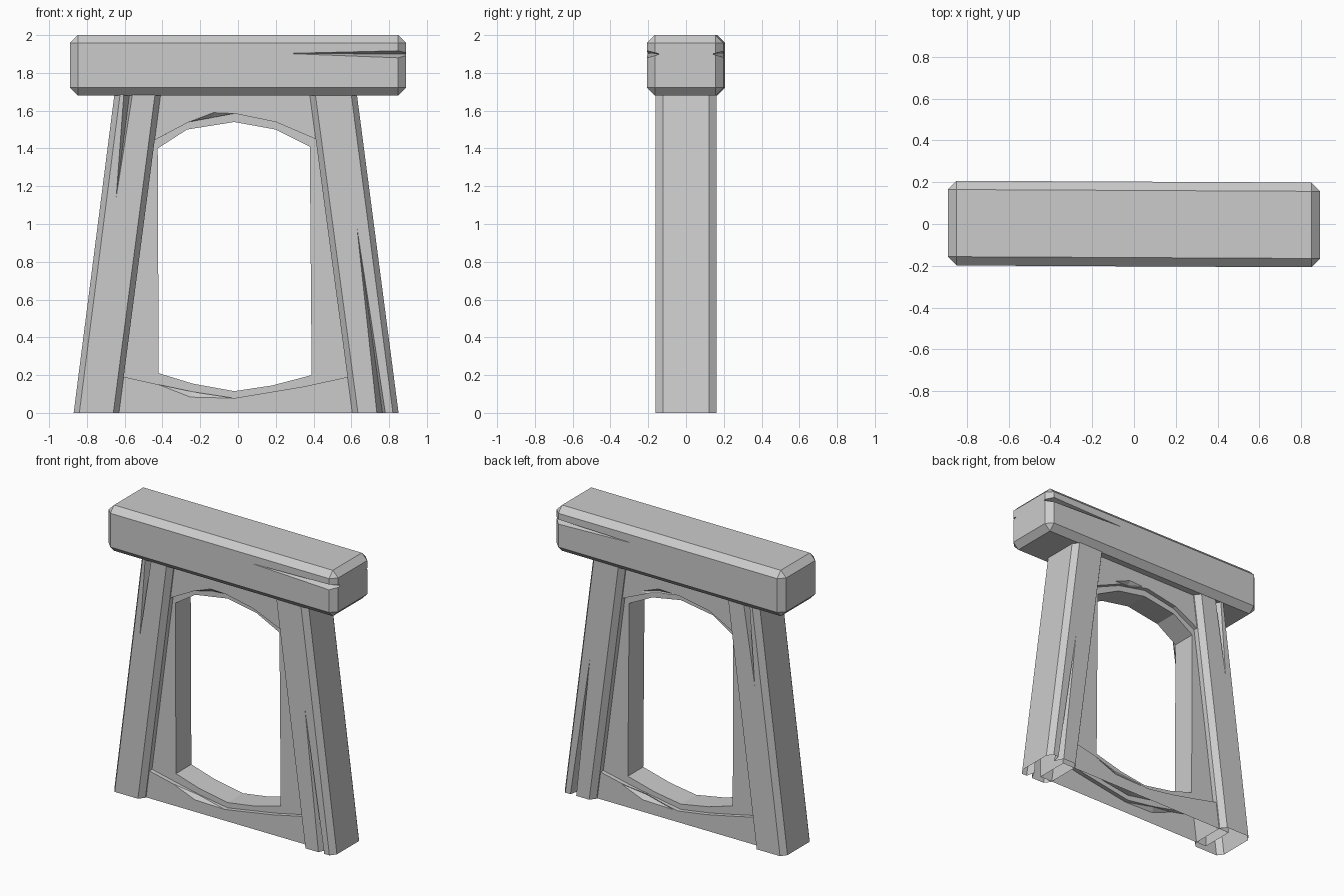
import bpy
import bmesh
from mathutils import Vector

if "Cube" in bpy.data.objects:
    bpy.data.objects.remove(bpy.data.objects["Cube"], do_unlink=True)

stone = bpy.data.materials.new("grey stone")
stone.use_nodes = True
grey = (0.6, 0.6, 0.6, 1)
stone.diffuse_color = grey
stone.node_tree.nodes["Principled BSDF"].inputs["Base Color"].default_value = grey


def finish(bm, name):
    bmesh.ops.recalc_face_normals(bm, faces=bm.faces)
    mesh = bpy.data.meshes.new(name)
    bm.to_mesh(mesh)
    bm.free()
    mesh.materials.append(stone)
    obj = bpy.data.objects.new(name, mesh)
    bpy.context.collection.objects.link(obj)
    return obj


def loft(name, lower, upper):
    """Solid between two matching outlines."""
    bm = bmesh.new()
    a = [bm.verts.new(p) for p in lower]
    b = [bm.verts.new(p) for p in upper]
    bm.faces.new(a)
    bm.faces.new(b)
    for i in range(len(a)):
        j = (i + 1) % len(a)
        bm.faces.new((a[i], a[j], b[j], b[i]))
    return finish(bm, name)


def slab(name, outline, half):
    """Front outline (x, z) given thickness along y."""
    return loft(name, [(x, -half, z) for x, z in outline],
                [(x, half, z) for x, z in outline])


def hull(points):
    bm = bmesh.new()
    for p in points:
        bm.verts.new(p)
    bmesh.ops.convex_hull(bm, input=bm.verts)
    return finish(bm, "cutter")


def combine(obj, other, operation):
    other.hide_render = True
    mod = obj.modifiers.new("combine", "BOOLEAN")
    mod.operation = operation
    mod.solver = "EXACT"
    mod.object = other
    bpy.context.view_layer.objects.active = obj
    bpy.ops.object.modifier_apply(modifier=mod.name)
    bpy.data.objects.remove(other, do_unlink=True)


def crack(obj, tip, side_a, side_b, deep):
    """V-shaped split running from a point to the part's end, front and back."""
    for flip in (1, -1):
        t, a, b, d = [Vector((p[0], p[1] * flip, p[2]))
                      for p in (tip, side_a, side_b, deep)]
        a, b = d + (a - d) * 2, d + (b - d) * 2
        combine(obj, hull([t] + [t + (p - t) * 1.1 for p in (a, b, d)]), "DIFFERENCE")


def chip(obj, points):
    """Broken edge, repeated half a turn round on the back."""
    for s in (1, -1):
        combine(obj, hull([(x * s, y * s, z) for x, y, z in points]), "DIFFERENCE")


def open_base(obj):
    bm = bmesh.new()
    bm.from_mesh(obj.data)
    base = [f for f in bm.faces if all(v.co.z < 0.001 for v in f.verts)]
    bmesh.ops.delete(bm, geom=base, context="FACES")
    bm.to_mesh(obj.data)
    bm.free()


# Lintel: chamfered beam, very slightly skewed
bm = bmesh.new()
bmesh.ops.create_cube(bm, size=1)
for v in bm.verts:
    v.co = Vector((v.co.x * 1.78, v.co.y * 0.405, 1.84 + v.co.z * 0.32))
bmesh.ops.bevel(bm, geom=bm.edges[:], offset=0.042, segments=1, affect="EDGES")
for v in bm.verts:
    v.co.y -= 0.005 * v.co.x
lintel = finish(bm, "lintel")
crack(lintel, (0.25, -0.204, 1.903), (0.89, -0.207, 1.918),
      (0.89, -0.207, 1.878), (0.89, -0.14, 1.9))


# Posts: leaning, with chamfered corners
def section(x0, x1, z, y=0.162, cx=0.03, cy=0.04):
    return [(x0 + cx, -y, z), (x1 - cx, -y, z), (x1, cy - y, z), (x1, y - cy, z),
            (x1 - cx, y, z), (x0 + cx, y, z), (x0, y - cy, z), (x0, cy - y, z)]


right_post = loft("right_post", section(-0.87, -0.63, 0), section(-0.65, -0.405, 1.72))
left_post = loft("left_post", section(0.605, 0.85, 0), section(0.375, 0.625, 1.72))
crack(right_post, (-0.645, -0.162, 1.14), (-0.605, -0.162, 1.68),
      (-0.56, -0.162, 1.68), (-0.575, -0.11, 1.68))
crack(left_post, (0.63, -0.162, 0.98), (0.735, -0.162, 0),
      (0.78, -0.162, 0), (0.765, -0.1, 0))

# Frame: thin panel with an arched opening
frame = slab("arched_frame", [(-0.7, 0.02), (0.69, 0.02), (0.49, 1.71), (-0.51, 1.71)], 0.085)
opening = [(-0.42, 0.21), (-0.24, 0.155), (-0.02, 0.115), (0.18, 0.145), (0.39, 0.2),
           (0.38, 1.41), (0.2, 1.5), (-0.02, 1.54), (-0.27, 1.5), (-0.425, 1.4)]
combine(frame, slab("cutter", opening, 0.3), "DIFFERENCE")

# Thicker sill and arch blocks on the frame, each with a chipped edge
sill = slab("sill", [(-0.71, 0), (-0.71, 0.215), (-0.6, 0.19), (-0.42, 0.15), (-0.24, 0.112),
                     (-0.02, 0.078), (0.35, 0.14), (0.58, 0.19), (0.7, 0.215), (0.7, 0)], 0.115)
chip(sill, [(-0.42, -0.115, 0.15), (-0.02, -0.115, 0.078), (-0.24, -0.09, 0.114),
            (-0.24, -0.14, 0.2), (-0.26, -0.13, 0.065)])
arch = slab("arch", [(-0.52, 1.72), (-0.52, 1.4), (-0.43, 1.45), (-0.26, 1.54), (-0.02, 1.585),
                     (0.2, 1.54), (0.41, 1.45), (0.5, 1.4), (0.5, 1.72)], 0.115)
chip(arch, [(-0.26, -0.115, 1.54), (-0.02, -0.115, 1.585), (-0.13, -0.09, 1.564),
            (-0.13, -0.14, 1.48), (-0.13, -0.13, 1.605)])
combine(frame, sill, "UNION")
combine(frame, arch, "UNION")

# Hollow undersides
for part in (right_post, left_post, frame):
    open_base(part)
